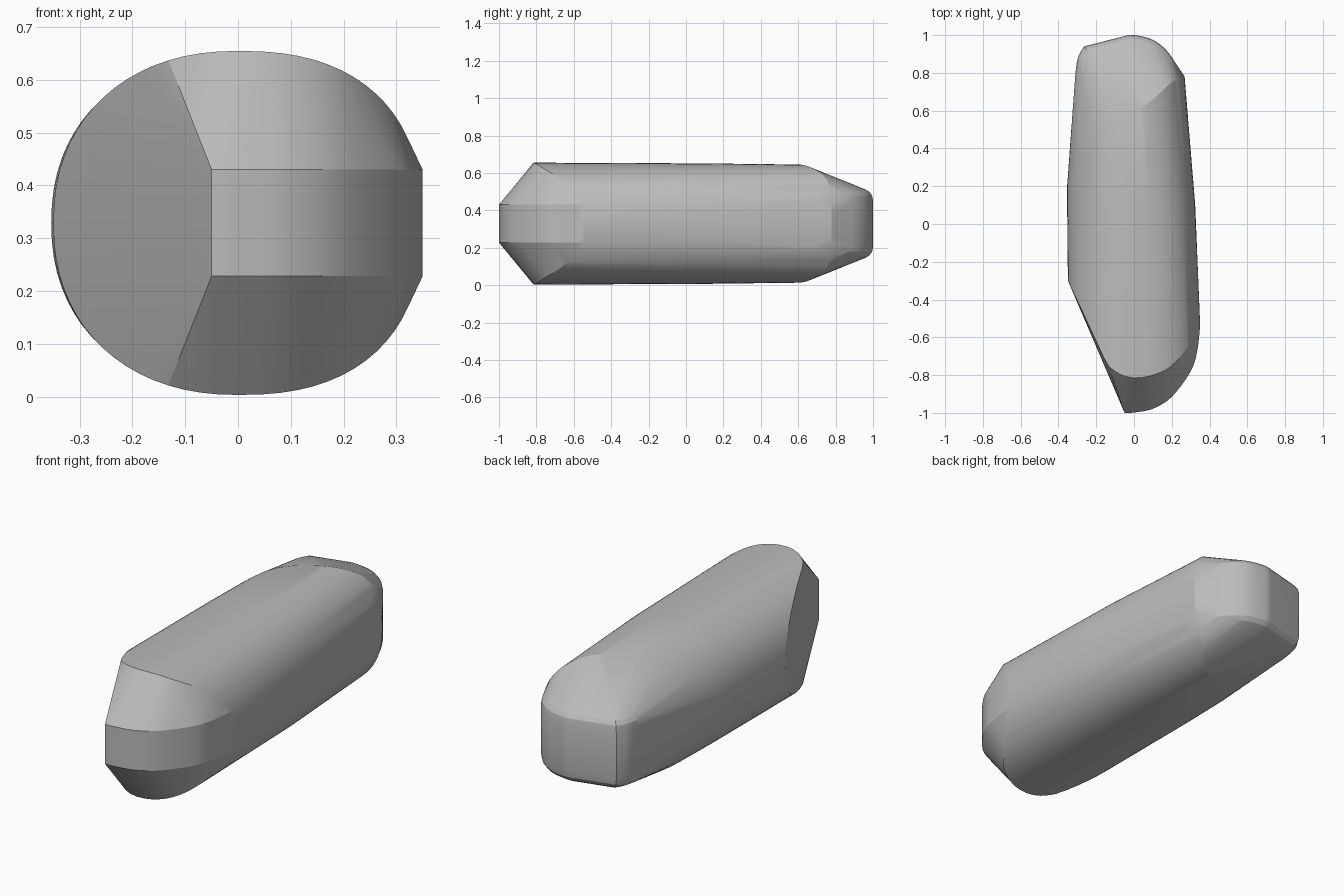
import bpy, bmesh, math

if "Cube" in bpy.data.objects:
    bpy.data.objects.remove(bpy.data.objects["Cube"], do_unlink=True)

MID = 0.329          # height of the horizontal symmetry plane


def curve(points, steps=6):
    """Smooth curve through plan points."""
    p = [points[0]] + points + [points[-1]]
    out = []
    for i in range(1, len(p) - 2):
        a, b, c, d = p[i - 1:i + 3]
        for s in range(steps):
            t = s / steps
            out.append(tuple(0.5 * (2 * b[k] + (c[k] - a[k]) * t
                                    + (2 * a[k] - 5 * b[k] + 4 * c[k] - d[k]) * t * t
                                    + (3 * b[k] - a[k] - 3 * c[k] + d[k]) * t ** 3)
                             for k in range(2)))
    return out + [points[-1]]


def depth_at(path, x):
    """Depth of a plan path at a given x."""
    if x <= path[0][0]:
        return path[0][1]
    for (x0, y0), (x1, y1) in zip(path, path[1:]):
        if x <= x1:
            return y0 + (y1 - y0) * (x - x0) / (x1 - x0)
    return path[-1][1]


def section(left, right, half, path, count=72):
    """Rounded body section whose depth follows a plan path."""
    ring = []
    for i in range(count):
        a = 2 * math.pi * i / count
        c, s = math.cos(a), math.sin(a)
        n, w = (2.4, right) if c > 0 else (2.2, left)
        x = math.copysign(w * abs(c) ** (2 / n), c)
        z = math.copysign(half * abs(s) ** (2 / n), s)
        ring.append((x, depth_at(path, x), MID + z))
    return ring


def band(path, half):
    """A plan path repeated above and below the symmetry plane."""
    return [(x, y, MID + s * half) for x, y in path for s in (-1, 1)]


# Body sections: front shoulder, middle, back shoulder
front = [(-0.35, -0.3), (-0.2, -0.62), (-0.14, -0.75)] + curve(
    [(-0.08, -0.795), (0, -0.815), (0.1, -0.8), (0.2, -0.75), (0.3, -0.63), (0.35, -0.53)])
back = curve([(-0.352, 0.2), (-0.2, 0.45), (-0.1, 0.53), (0, 0.59),
              (0.1, 0.66), (0.2, 0.75), (0.27, 0.78)])
points = section(0.35, 0.35, 0.326, front)
points += section(0.354, 0.324, 0.322, [(0, 0.1), (1, 0.1)])
points += section(0.354, 0.268, 0.316, back)

# Front nose wall, with a flat cut on one side
points += band(curve([(-0.05, -1), (0, -0.998), (0.1, -0.978), (0.2, -0.915),
                      (0.3, -0.78), (0.335, -0.67), (0.35, -0.54)]), 0.101)

# Back wall with rounded upper and lower edges
tail = curve([(-0.31, 0.8), (-0.297, 0.88), (-0.265, 0.94)]) + curve(
    [(-0.05, 0.995), (0, 1), (0.1, 0.975), (0.18, 0.91), (0.23, 0.82), (0.268, 0.68)])
for scale, half in ((1, 0.12), (0.98, 0.15), (0.93, 0.17), (0.86, 0.183)):
    points += band([(-0.03 + (x + 0.03) * scale, 0.7 + (y - 0.7) * scale)
                    for x, y in tail], half)

# Wrap all outlines in one solid
bm = bmesh.new()
for p in points:
    bm.verts.new(p)
bmesh.ops.remove_doubles(bm, verts=bm.verts, dist=0.0005)
bmesh.ops.convex_hull(bm, input=bm.verts)
bmesh.ops.delete(bm, geom=[v for v in bm.verts if not v.link_faces], context='VERTS')
bmesh.ops.recalc_face_normals(bm, faces=bm.faces)
mesh = bpy.data.meshes.new("rounded_bar")
bm.to_mesh(mesh)
bm.free()
bar = bpy.data.objects.new("rounded_bar", mesh)
bpy.context.collection.objects.link(bar)

# Plain grey finish
grey = bpy.data.materials.new("plain_grey")
grey.use_nodes = True
colour = (0.5, 0.5, 0.5, 1)
grey.diffuse_color = colour
grey.node_tree.nodes["Principled BSDF"].inputs["Base Color"].default_value = colour
mesh.materials.append(grey)

bpy.ops.object.select_all(action='DESELECT')
bar.select_set(True)
bpy.context.view_layer.objects.active = bar
bpy.ops.object.shade_smooth_by_angle(angle=math.radians(20))
